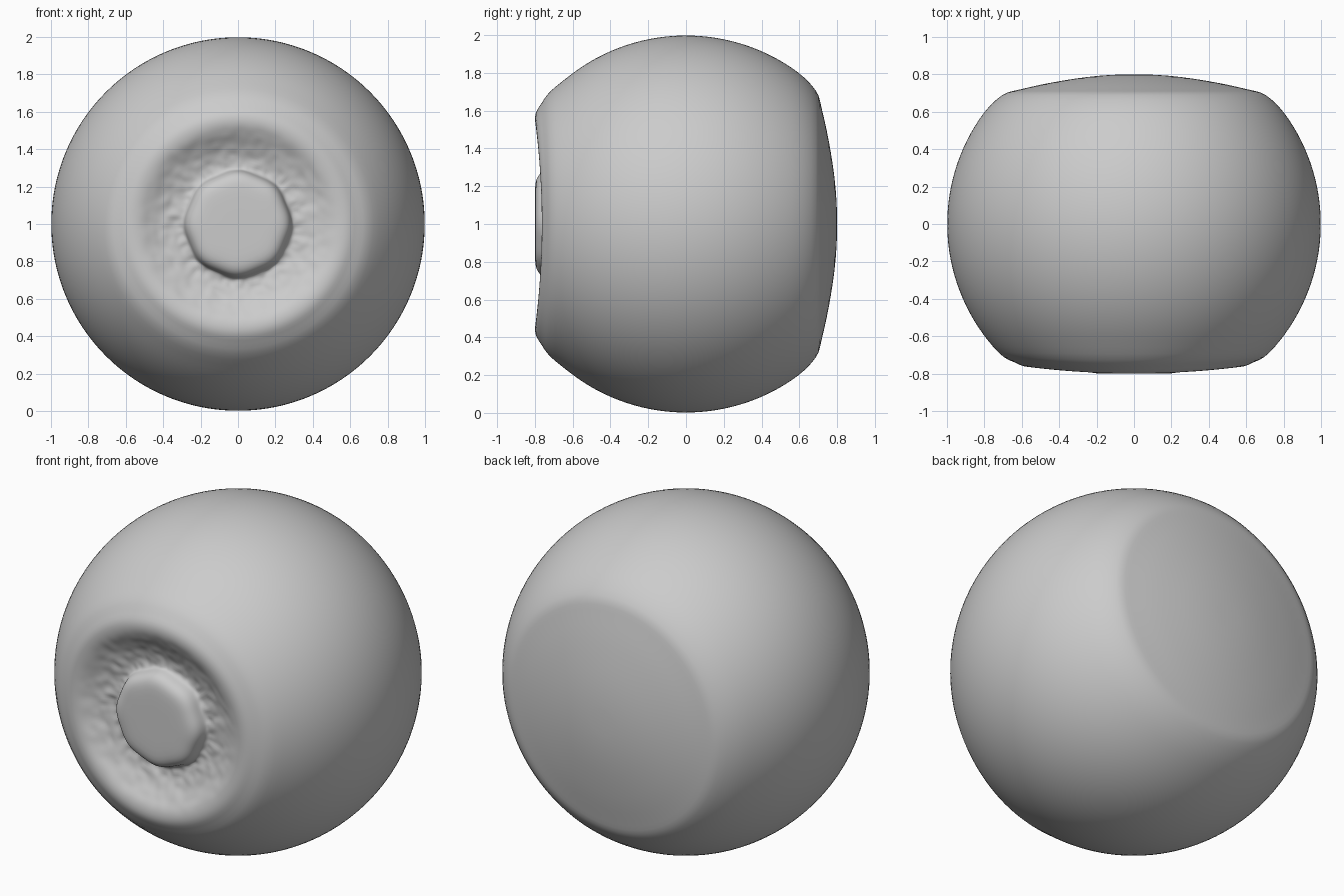
import bpy, bmesh, math, random

if "Cube" in bpy.data.objects:
    bpy.data.objects.remove(bpy.data.objects["Cube"])

random.seed(4)
SEG = 96

# Half profile as (radius, y): front disc, wrinkled moat, rim
disc = [(0.06, -0.80), (0.17, -0.80), (0.22, -0.797), (0.25, -0.785),
        (0.27, -0.765), (0.28, -0.735), (0.285, -0.715)]
moat = [(0.30, -0.705), (0.325, -0.705), (0.35, -0.708), (0.375, -0.712),
        (0.40, -0.717), (0.425, -0.723), (0.45, -0.731), (0.475, -0.741),
        (0.50, -0.752)]
rim = [(0.53, -0.762), (0.57, -0.765), (0.605, -0.757), (0.64, -0.737)]
# Round body, from behind the rim to the back cap
body = [(math.sin(math.radians(a)), -math.cos(math.radians(a)))
        for a in range(44, 134, 5)]
# Shallow back cap
cap = [(0.70, 0.697), (0.66, 0.708), (0.60, 0.721), (0.50, 0.745),
       (0.38, 0.767), (0.25, 0.787), (0.12, 0.798)]
profile = disc + moat + rim + body + cap


def lift(r, y, t):
    """Rim stands further forward at the top and bottom than at the sides."""
    if y > -0.5 or r < 0.30 or r > 0.70:
        return 0.0
    return 0.037 * math.sin(t) ** 2 * math.sin(math.pi * (r - 0.30) / 0.5) ** 2


bm = bmesh.new()
rings = []
for i, (r, y) in enumerate(profile):
    in_moat = len(disc) <= i < len(disc) + len(moat)
    ring = []
    for s in range(SEG):
        t = 2 * math.pi * s / SEG
        rr, yy = r, y - lift(r, y, t)
        if i < len(disc):                       # slightly faceted disc
            rr *= 1 + 0.015 * math.cos(8 * t)
        if in_moat:                             # irregular pleats
            fade = 1 - (i - len(disc)) / len(moat)
            yy += random.uniform(-1, 1) * (0.003 + 0.007 * fade)
            rr += random.uniform(-1, 1) * 0.004
        ring.append(bm.verts.new((rr * math.cos(t), yy, 1 + rr * math.sin(t))))
    rings.append(ring)

for a, b in zip(rings, rings[1:]):
    for s in range(SEG):
        n = (s + 1) % SEG
        bm.faces.new((a[s], a[n], b[n], b[s]))

# Close the two centres
for ring, y in ((rings[0], -0.80), (rings[-1], 0.80)):
    c = bm.verts.new((0, y, 1))
    for s in range(SEG):
        bm.faces.new((ring[s], ring[(s + 1) % SEG], c))
bmesh.ops.recalc_face_normals(bm, faces=bm.faces)
for f in bm.faces:
    f.smooth = True

mesh = bpy.data.meshes.new("round_body")
bm.to_mesh(mesh)
bm.free()
obj = bpy.data.objects.new("round_body", mesh)
bpy.context.collection.objects.link(obj)
sub = obj.modifiers.new("Smooth", 'SUBSURF')
sub.levels = sub.render_levels = 1
